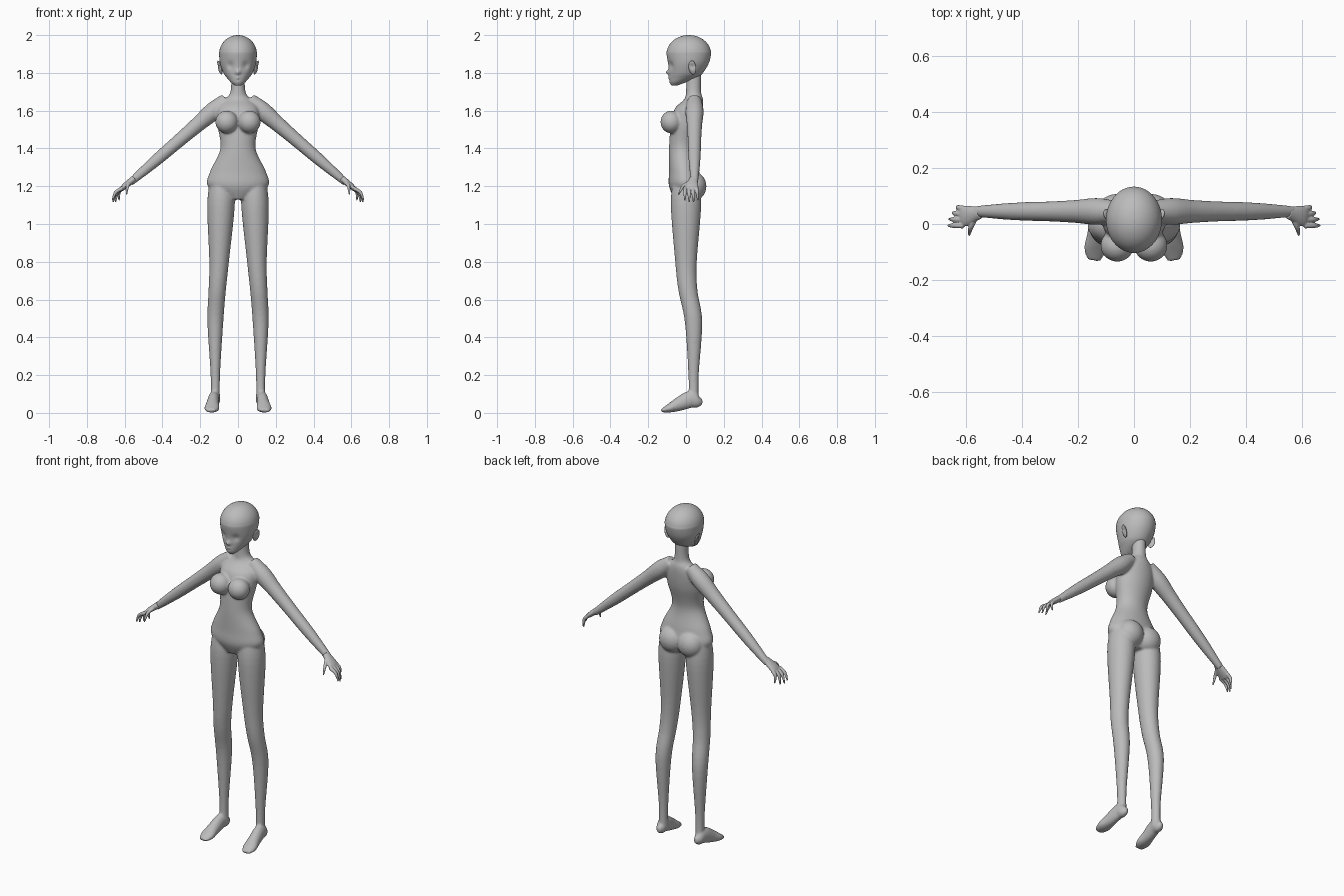
import bpy, bmesh, math
from mathutils import Vector, Matrix

cube = bpy.data.objects.get("Cube")
if cube:
    bpy.data.objects.remove(cube, do_unlink=True)

RIGHTWARD, BACKWARD, UPWARD = Matrix.Identity(3)
SIDES = {"left": 1, "right": -1}

clay = bpy.data.materials.new("clay_grey")
clay.use_nodes = True
grey = (.5, .5, .5, 1)
clay.diffuse_color = grey
clay.node_tree.nodes["Principled BSDF"].inputs["Base Color"].default_value = grey


def spline(rows, steps=6):
    """Smooth curve through rows of numbers."""
    points = []
    for i in range(len(rows) - 1):
        before, start = rows[max(i - 1, 0)], rows[i]
        end, after = rows[i + 1], rows[min(i + 2, len(rows) - 1)]
        for k in range(steps):
            t = k / steps
            points.append([
                b + t * (c - a) / 2 + t * t * (a - 2.5 * b + 2 * c - d / 2)
                + t ** 3 * (1.5 * (b - c) + (d - a) / 2)
                for a, b, c, d in zip(before, start, end, after)])
    return points + [list(rows[-1])]


def loft(mesh, rows, side=1, reference=BACKWARD, upright=False, segments=32):
    """Skin elliptical rings (x, y, z, radius across, radius along reference)."""
    points = spline(rows)
    centres = [Vector(point[:3]) for point in points]
    rings = []
    for i, (centre, point) in enumerate(zip(centres, points)):
        tangent = centres[min(i + 1, len(points) - 1)] - centres[max(i - 1, 0)]
        tangent = UPWARD if upright else tangent.normalized()
        across = reference.cross(tangent).normalized()
        along = tangent.cross(across)
        ring = []
        for k in range(segments):
            angle = math.tau * k / segments
            spot = (centre + across * point[3] * math.cos(angle)
                    + along * point[4] * math.sin(angle))
            ring.append(mesh.verts.new((spot.x * side, spot.y, spot.z)))
        rings.append(ring)
    for lower, upper in zip(rings, rings[1:]):
        for k in range(segments):
            mesh.faces.new((lower[k - 1], lower[k], upper[k], upper[k - 1]))
    mesh.faces.new(rings[0])
    mesh.faces.new(rings[-1])


def stack(mesh, rows, segments):
    """Centred upright loft from rows of (height, front, back, half width)."""
    loft(mesh, [(0, (front + back) / 2, height, width, (back - front) / 2)
                for height, front, back, width in rows],
         upright=True, segments=segments)


def ball(mesh, centre, radii, side, tilt=0, turn=0):
    """Ellipsoid, mirrored when side is negative."""
    matrix = (Matrix.Diagonal((side, 1, 1, 1)) @ Matrix.Translation(centre)
              @ Matrix.Rotation(turn, 4, 'Z') @ Matrix.Rotation(tilt, 4, 'Y')
              @ Matrix.Diagonal((*radii, 1)))
    return bmesh.ops.create_uvsphere(mesh, u_segments=32, v_segments=24,
                                     radius=1, matrix=matrix)["verts"]


def push(verts, centre, reach, offset):
    """Soft sculpting stroke."""
    for vert in verts:
        distance = (vert.co - Vector(centre)).length / reach
        vert.co += Vector(offset) * math.exp(-distance * distance)


def digit(mesh, base, knuckle, tip, side):
    """Tapering finger through three joints."""
    loft(mesh, [(*joint, radius, radius) for joint, radius in
                ((base, .011), (knuckle, .009), (tip, .004))],
         side, reference=RIGHTWARD, segments=12)


def finish(name, mesh, voxel=0, softness=0):
    """Turn the mesh into a smooth object, fused into one skin if asked."""
    bmesh.ops.recalc_face_normals(mesh, faces=mesh.faces)
    for face in mesh.faces:
        face.smooth = True
    data = bpy.data.meshes.new(name)
    mesh.to_mesh(data)
    mesh.free()
    data.materials.append(clay)
    thing = bpy.data.objects.new(name, data)
    bpy.context.collection.objects.link(thing)
    if voxel:
        fuse = thing.modifiers.new("Fuse", 'REMESH')
        fuse.mode = 'VOXEL'
        fuse.voxel_size = voxel
        fuse.use_smooth_shade = True
        soften = thing.modifiers.new("Soften", 'SMOOTH')
        soften.factor = .5
        soften.iterations = softness


# Torso and neck
body = bmesh.new()
stack(body, [
    (1.13, -.06, .05, .06), (1.2, -.09, .08, .16), (1.28, -.09, .07, .147),
    (1.4, -.09, .05, .093), (1.53, -.08, .08, .11), (1.61, -.06, .09, .11),
    (1.66, -.01, .09, .07), (1.7, 0, .08, .04), (1.8, 0, .08, .035)], segments=48)

for side in SIDES.values():
    # Bust and buttocks
    ball(body, (.06, -.077, 1.54), (.06, .058, .06), side)
    ball(body, (.06, .043, 1.2), (.075, .065, .075), side)
    # Leg, slightly deeper than wide
    loft(body, [(x, y, height, radius, radius * 1.1) for x, y, height, radius in (
        (.085, 0, 1.24, .06), (.09, 0, 1.1, .073), (.1, 0, .8, .052),
        (.11, .01, .65, .046), (.12, .04, .48, .042),
        (.12, .04, .2, .025), (.12, .04, .06, .025))], side, upright=True)
    # Foot, turned out a little from heel to toe
    loft(body, [(.13 - y / 10, y, height, thickness, width)
                for y, height, thickness, width in (
        (.087, .06, .015, .01), (.06, .06, .033, .026), (.02, .07, .045, .03),
        (-.04, .045, .036, .034), (-.09, .024, .023, .04),
        (-.13, .012, .009, .024))], side, reference=RIGHTWARD)
    # Arm along a straight slope
    loft(body, [(x, .045, 1.71 - .86 * x, radius, radius) for x, radius in (
        (.06, .036), (.13, .048), (.21, .041), (.3, .036),
        (.42, .032), (.5, .026), (.57, .019))], side)
finish("body", body, voxel=.006, softness=8)

# Hands: palm, four fingers and thumb
for label, side in SIDES.items():
    hand = bmesh.new()
    loft(hand, [(.55, .04, 1.24, .018, .021), (.6, .03, 1.2, .015, .036),
                (.62, .025, 1.18, .01, .036)], side)
    for i in range(4):
        y = .02 * i - .005
        base = Vector((.61, y, 1.19))
        tip = Vector((.665 - .004 * i * i, y * 1.15, 1.11 + .01 * abs(i - 1.5)))
        knuckle = (base + tip) / 2 + Vector((.01, 0, .01))
        digit(hand, base, knuckle, tip, side)
    digit(hand, (.57, .02, 1.22), (.585, -.015, 1.2), (.59, -.04, 1.155), side)
    finish(label + "_hand", hand, voxel=.003, softness=3)

# Head: tapering jaw under a rounded skull
head = bmesh.new()
jaw = [(1.734, -.077, -.045, .017), (1.75, -.087, 0, .038),
       (1.775, -.09, .06, .06), (1.8, -.09, .09, .077), (1.85, -.095, .12, .095)]
skull = []
for k in range(9):
    rise, spread = math.sin(k * .19), math.cos(k * .19)
    skull.append((1.9 + rise / 10, .015 - .118 * spread,
                  .015 + .118 * spread, spread / 10))
stack(head, jaw + skull, segments=72)

# Face: eye sockets, nose and mouth
face = list(head.verts)
for side in SIDES.values():
    push(face, (.042 * side, -.085, 1.838), .02, (0, .011, 0))
push(face, (0, -.09, 1.803), .012, (0, -.016, 0))
push(face, (0, -.09, 1.772), .01, (0, -.004, 0))
push(face, (0, -.09, 1.763), .006, (0, .004, 0))
finish("head", head)

# Ears with a hollow outer face
for label, side in SIDES.items():
    ear = bmesh.new()
    shell = ball(ear, (.097, .034, 1.828), (.009, .021, .038), side,
                 tilt=.28, turn=-.35)
    push(shell, (.108 * side, .034, 1.835), .015, (-.008 * side, 0, 0))
    finish(label + "_ear", ear)
